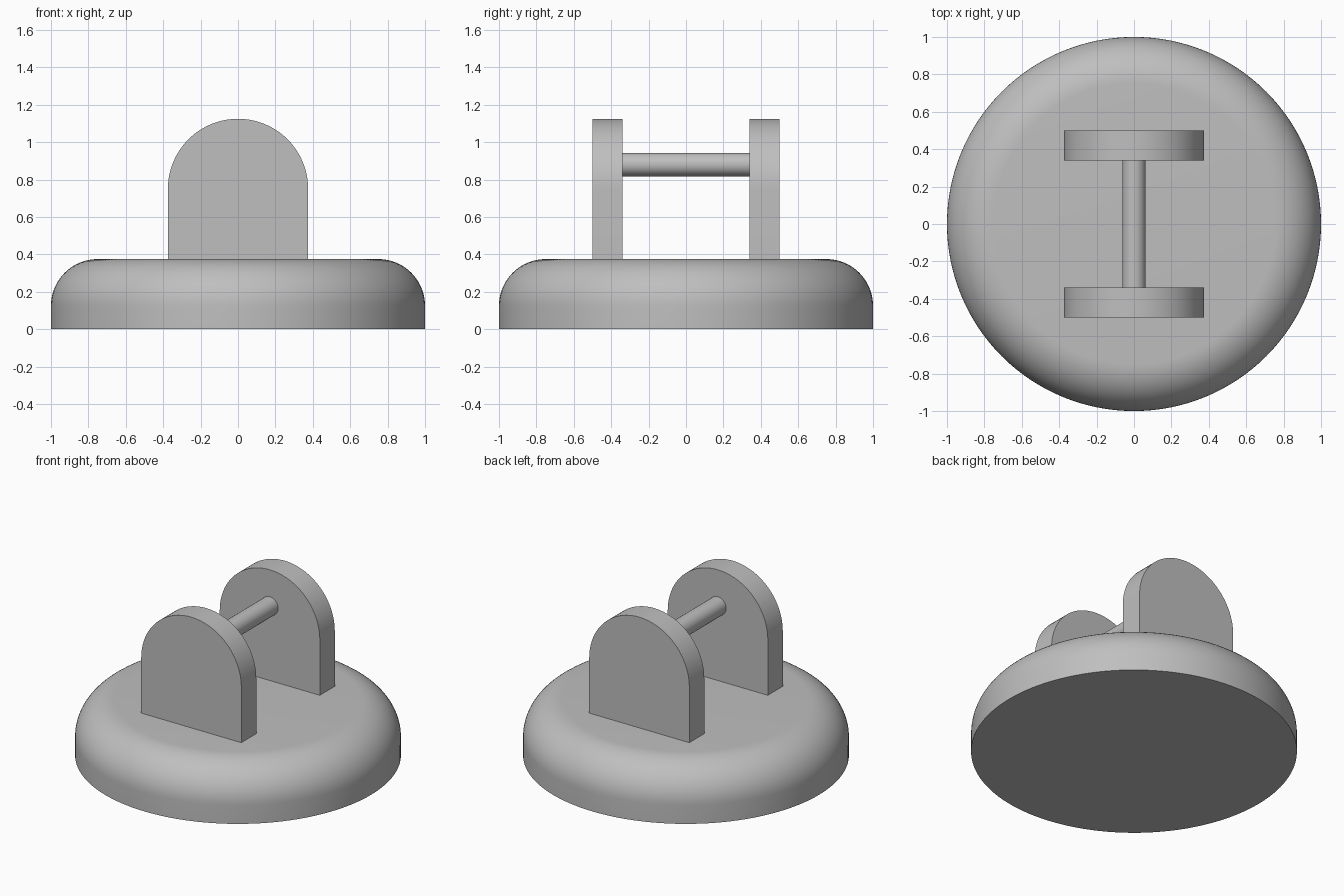
import bpy
import bmesh
from math import sin, cos, pi, radians
from mathutils import Matrix, Vector

cube = bpy.data.objects.get("Cube")
if cube:
    bpy.data.objects.remove(cube, do_unlink=True)

grey = bpy.data.materials.new("plain grey")
grey.use_nodes = True
colour = (0.52, 0.52, 0.52, 1)
grey.diffuse_color = colour
grey.node_tree.nodes["Principled BSDF"].inputs["Base Color"].default_value = colour

BASE_TOP = 0.375
FILLET = 0.25
LUG_HALF = 0.375
LUG_INNER, LUG_OUTER = 0.34, 0.5
PIN_Z, PIN_RADIUS = 0.88, 0.0625


def finish(name, bm):
    """Turn a bmesh into a smooth object that keeps its sharp edges."""
    bmesh.ops.recalc_face_normals(bm, faces=bm.faces)
    mesh = bpy.data.meshes.new(name)
    bm.to_mesh(mesh)
    bm.free()
    mesh.materials.append(grey)
    obj = bpy.data.objects.new(name, mesh)
    bpy.context.collection.objects.link(obj)
    bpy.ops.object.select_all(action='DESELECT')
    obj.select_set(True)
    bpy.context.view_layer.objects.active = obj
    bpy.ops.object.shade_smooth_by_angle(angle=radians(30))
    return obj


def round_base():
    """Disc with a rounded upper rim, spun from its profile."""
    steps = 16
    rim = [(1 - FILLET + FILLET * cos(a), BASE_TOP - FILLET + FILLET * sin(a))
           for a in (pi / 2 * i / steps for i in range(steps + 1))]
    profile = [(0, 0), (1, 0)] + rim + [(0, BASE_TOP)]
    bm = bmesh.new()
    verts = [bm.verts.new((r, 0, z)) for r, z in profile]
    edges = [bm.edges.new(pair) for pair in zip(verts, verts[1:])]
    bmesh.ops.spin(bm, geom=verts + edges, cent=(0, 0, 0), axis=(0, 0, 1),
                   angle=2 * pi, steps=128, use_merge=True)
    bmesh.ops.remove_doubles(bm, verts=bm.verts, dist=0.0001)
    finish("round_base", bm)


def lug(name, y):
    """Upright plate with a half-round top, starting at y."""
    steps = 48
    centre_z = BASE_TOP + LUG_HALF
    outline = [(-LUG_HALF, BASE_TOP), (LUG_HALF, BASE_TOP)]
    outline += [(LUG_HALF * cos(pi * i / steps), centre_z + LUG_HALF * sin(pi * i / steps))
                for i in range(steps + 1)]
    bm = bmesh.new()
    face = bm.faces.new([bm.verts.new((x, y, z)) for x, z in outline])
    solid = bmesh.ops.extrude_face_region(bm, geom=[face], use_keep_orig=True)
    moved = [v for v in solid["geom"] if isinstance(v, bmesh.types.BMVert)]
    bmesh.ops.translate(bm, verts=moved, vec=Vector((0, LUG_OUTER - LUG_INNER, 0)))
    finish(name, bm)


def cross_pin():
    """Round bar joining the inner faces of the lugs."""
    bm = bmesh.new()
    bmesh.ops.create_cone(bm, cap_ends=True, segments=48, radius1=PIN_RADIUS,
                          radius2=PIN_RADIUS, depth=2 * LUG_INNER,
                          matrix=Matrix.Translation((0, 0, PIN_Z)) @ Matrix.Rotation(pi / 2, 4, 'X'))
    finish("cross_pin", bm)


round_base()
lug("front_lug", -LUG_OUTER)
lug("back_lug", LUG_INNER)
cross_pin()
